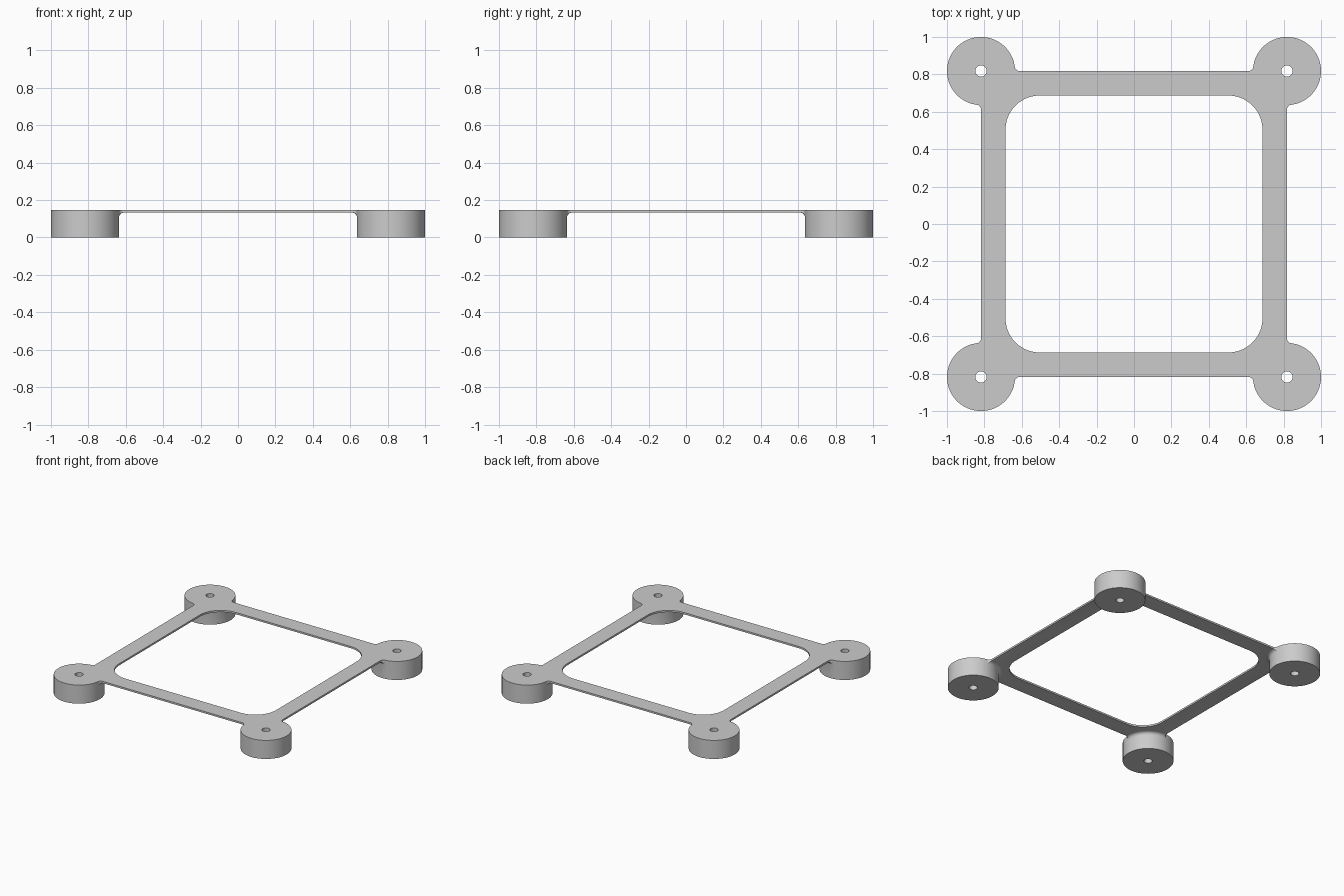
import bpy, bmesh
from math import sin, cos, acos, asin, sqrt, radians, degrees, hypot, atan2
from mathutils import Vector, Matrix

cube = bpy.data.objects.get("Cube")
if cube:
    bpy.data.objects.remove(cube)

C, R, BORE = 0.818, 0.182, 0.03          # foot centre, radius, bore radius
TOP, UNDER = 0.147, 0.133                # plate top and underside
F = 0.025                                # fillet radius
INNER, INNER_R = 0.687, 0.183            # window half size and corner radius
DX = sqrt((R + F) ** 2 - F ** 2)         # where the plan fillet leaves the bar
A = degrees(asin(F / (R + F)))           # angle the plan fillet spans on the foot

bm = bmesh.new()


def arc(cx, cy, r, start, end, n):
    """Points of an arc in plan."""
    steps = [radians(start + (end - start) * i / n) for i in range(n + 1)]
    return [(cx + r * cos(t), cy + r * sin(t)) for t in steps]


def at(points, z):
    return [Vector((x, y, z)) for x, y in points]


def strip(a, b, closed=False):
    """Quads between two rows of points."""
    va, vb = [[bm.verts.new(p) for p in row] for row in (a, b)]
    n = len(a)
    for i in range(n if closed else n - 1):
        j = (i + 1) % n
        bm.faces.new((va[i], va[j], vb[j], vb[i]))


def fill(loops):
    """Flat cap bounded by an outer loop and holes."""
    edges = []
    for loop in loops:
        vs = [bm.verts.new(p) for p in loop]
        edges += [bm.edges.new((vs[i - 1], vs[i])) for i in range(len(vs))]
    bmesh.ops.triangle_fill(bm, edges=edges, use_beauty=True, use_dissolve=False,
                            normal=(0, 0, 1))


def flare(point, steps=5):
    """Underside fillet from the foot wall out to a plan point."""
    d, t = hypot(*point), atan2(point[1], point[0])
    end = acos(max(-1, min(1, (R + F - d) / F)))
    column = []
    for i in range(steps + 1):
        phi = end * i / steps
        r = R + F - F * cos(phi)
        column.append(Vector((r * cos(t), r * sin(t), UNDER - F + F * sin(phi))))
    return column


# Plan curves of one corner, about the foot centre
fillet_in = arc(F, -DX, F, 180, 90 + A, 6)
fillet_out = [(y, x) for x, y in reversed(fillet_in)]
exposed = arc(0, 0, R, A - 90, 180 - A, 56)
root = arc(0, 0, R + F, 180, 270, 20)[1:-1]
contour = fillet_out + root + fillet_in
columns = [flare(p) for p in contour]
tops = [c[-1] for c in columns]
n = len(fillet_in)
inward = [(c[0].x, c[0].y) for c in columns]
ring = exposed + inward[1:-1]
bore = [(x * BORE / R, y * BORE / R) for x, y in ring]

outer_loop, under_loop, bores = [], [], []
bar_start, bar_end = [], []
window = []
for k in range(4):
    place = Matrix.Rotation(radians(90 * k), 4, "Z") @ Matrix.Translation((C, C, 0))

    def put(points):
        return [place @ p for p in points]

    # Foot: walls, underside and bore
    strip(put(at(exposed, 0)), put(at(exposed, TOP)))
    strip(put(at(inward, 0)), put(at(inward, UNDER - F)))
    strip(put(at(ring, 0)), put(at(bore, 0)), True)
    strip(put(at(bore, 0)), put(at(bore, TOP)), True)
    # Fillets between foot and plate
    for a, b in zip(columns, columns[1:]):
        strip(put(a), put(b))
    strip(put(tops[:n]), put(at(fillet_out, TOP)))
    strip(put(tops[-n:]), put(at(fillet_in, TOP)))
    # Boundaries of the caps
    outer_loop += put(at(fillet_in + exposed[1:-1] + fillet_out, TOP))
    under_loop += put(reversed(tops[n - 1:-n + 1]))
    bores.append(put(at(bore, TOP)))
    bar_start.append(put([tops[n - 1], Vector((*fillet_out[-1], TOP))]))
    bar_end.append(put([tops[-n], Vector((*fillet_in[0], TOP))]))
    turn = Matrix.Rotation(radians(90 * k), 4, "Z")
    mid = INNER - INNER_R
    window += [turn @ p for p in at(arc(mid, mid, INNER_R, 0, 90, 20), 0)]

# Plate: bar edges, window wall, top and underside
for k in range(4):
    strip(bar_start[k], bar_end[(k + 1) % 4])
window_top = [p + Vector((0, 0, TOP)) for p in window]
window_under = [p + Vector((0, 0, UNDER)) for p in window]
strip(window_under, window_top, True)
fill([outer_loop, window_top] + bores)
fill([under_loop, window_under])

bmesh.ops.remove_doubles(bm, verts=bm.verts, dist=0.00002)
bmesh.ops.dissolve_degenerate(bm, edges=bm.edges, dist=0.00001)
bmesh.ops.recalc_face_normals(bm, faces=bm.faces)
mesh = bpy.data.meshes.new("corner_foot_frame")
bm.to_mesh(mesh)
bm.free()
frame = bpy.data.objects.new("corner_foot_frame", mesh)
bpy.context.collection.objects.link(frame)

# Plain grey
grey = bpy.data.materials.new("light_grey")
grey.use_nodes = True
colour = (0.6, 0.6, 0.6, 1)
grey.diffuse_color = colour
grey.node_tree.nodes["Principled BSDF"].inputs["Base Color"].default_value = colour
mesh.materials.append(grey)

bpy.ops.object.select_all(action="DESELECT")
frame.select_set(True)
bpy.context.view_layer.objects.active = frame
bpy.ops.object.shade_smooth_by_angle(angle=radians(30))
